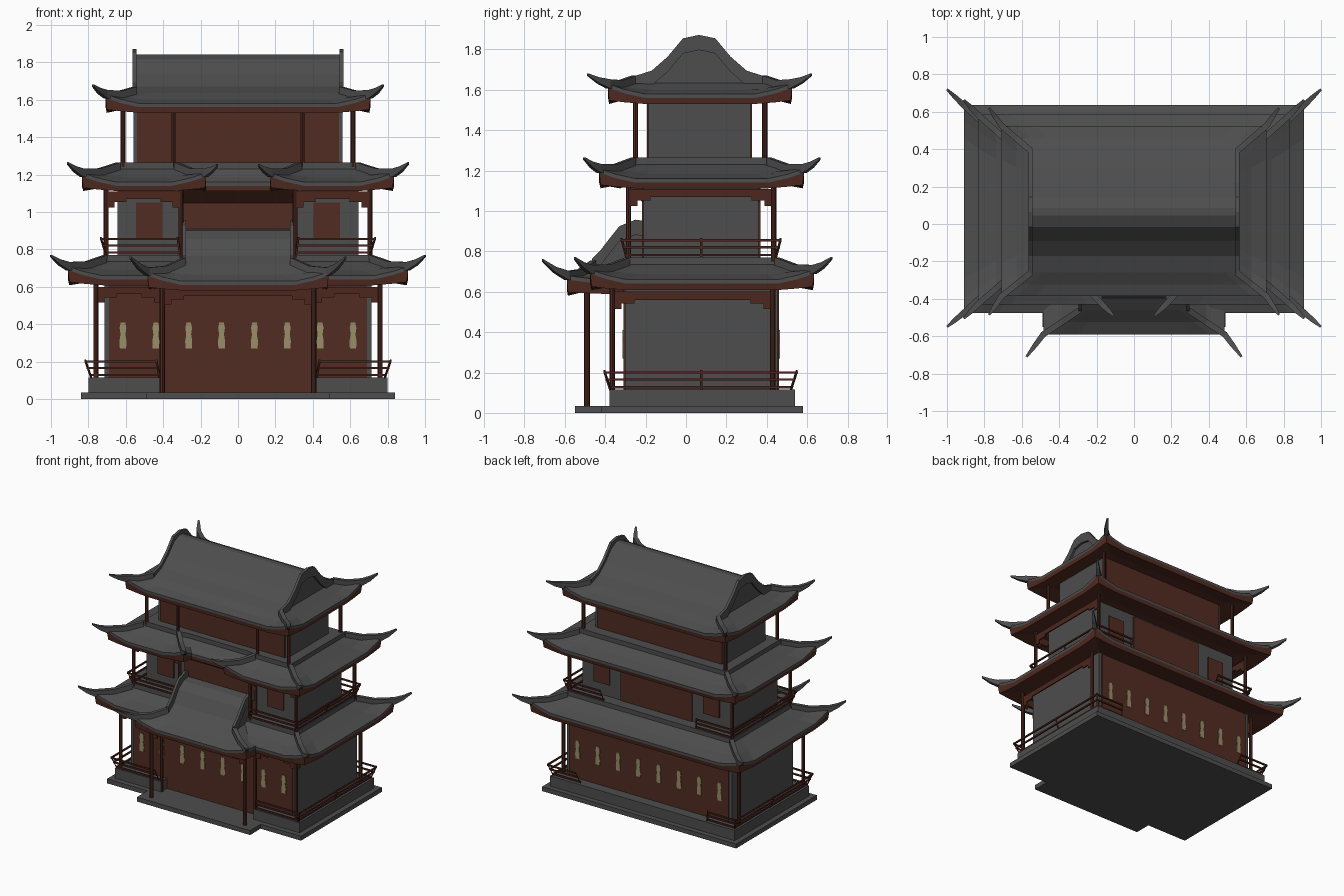
import bpy, bmesh, math
from mathutils import Vector

if "Cube" in bpy.data.objects:
    bpy.data.objects.remove(bpy.data.objects["Cube"])

def mat(name, r, g, b):
    m = bpy.data.materials.new(name)
    m.diffuse_color = (r, g, b, 1)
    m.use_nodes = True
    m.node_tree.nodes["Principled BSDF"].inputs["Base Color"].default_value = m.diffuse_color
    return m

GREY = mat("slate_grey", .075, .075, .075)
RED = mat("wall_red", .085, .025, .016)
WOOD = mat("dark_wood_red", .072, .02, .013)
KHAKI = mat("window_khaki", .32, .27, .14)

def finish(name, bm, mats):
    bmesh.ops.recalc_face_normals(bm, faces=bm.faces)
    me = bpy.data.meshes.new(name)
    bm.to_mesh(me)
    bm.free()
    for m in mats:
        me.materials.append(m)
    ob = bpy.data.objects.new(name, me)
    bpy.context.collection.objects.link(ob)
    return ob

def loft(name, rings, mats, mat_rule=lambda i: 0):
    """Join equal-length closed rings, cap both ends."""
    bm = bmesh.new()
    vs = [[bm.verts.new(p) for p in r] for r in rings]
    n = len(rings[0])
    for i in range(len(rings) - 1):
        for k in range(n):
            f = bm.faces.new((vs[i][k], vs[i][(k + 1) % n], vs[i + 1][(k + 1) % n], vs[i + 1][k]))
            f.material_index = mat_rule(i)
    bm.faces.new(vs[0]).material_index = mat_rule(0)
    bm.faces.new(vs[-1]).material_index = mat_rule(len(rings) - 2)
    return finish(name, bm, mats)

def prism(name, pts, a, b, axis, m):
    put = {'x': lambda p, t: (t, p[0], p[1]), 'y': lambda p, t: (p[0], t, p[1])}[axis]
    return loft(name, [[put(p, t) for p in pts] for t in (a, b)], [m])

def box(name, x0, x1, y0, y1, z0, z1, m):
    return prism(name, [(x0, z0), (x1, z0), (x1, z1), (x0, z1)], y0, y1, 'y', m)

def column(name, x, y, z0, z1, r=.013):
    ring = [(x + r * math.cos(i * math.pi / 4), y + r * math.sin(i * math.pi / 4)) for i in range(8)]
    return loft(name, [[(a, b, z) for a, b in ring] for z in (z0, z1)], [WOOD])

def bar(name, pts, widths, heights, m):
    """Sweep an upright rectangle along a path."""
    pts = [Vector(p) for p in pts]
    rings = []
    for i, p in enumerate(pts):
        d = pts[min(i + 1, len(pts) - 1)] - pts[max(i - 1, 0)]
        s = Vector((-d.y, d.x, 0))
        s = s.normalized() if s.length > 1e-6 else Vector((1, 0, 0))
        s *= widths[i] / 2
        h = Vector((0, 0, heights[i] / 2))
        rings.append([p - s - h, p + s - h, p + s + h, p - s + h])
    return loft(name, rings, [m])

def roof(name, outer, inner, ze, zt, drop, tips, lip=0.0, lift=.05):
    """Concave eave roof with raised corners; tips maps corner index to tip offset."""
    n = len(outer)
    O, I, L = [], [], []
    for i in range(n):
        a, b = Vector(outer[i]), Vector(outer[(i + 1) % n])
        c, d = Vector(inner[i]), Vector(inner[(i + 1) % n])
        ln = (b - a).length
        ds = [0, .08, .18, ln - .18, ln - .08] if ln > .4 else [0]
        for s in ds:
            t = s / ln
            O.append(a.lerp(b, t))
            I.append(c.lerp(d, t))
            near, dist = (i, s) if s < ln / 2 else ((i + 1) % n, ln - s)
            L.append(lift * {0: 1, .08: .45}.get(round(dist, 2), 0) if near in tips else 0)
    def ring(f, z, k):
        return [(*o.lerp(q, f), z + k * l) for o, q, l in zip(O, I, L)]
    zr = zt - lip
    rings = [ring(1, zt, 0)]
    if lip:
        rings.append(ring(1, zr, 0))
    e = ze + .02
    rings += [ring(.5, e + (zr - e) * .38, .3), ring(0, e, 1), ring(0, ze, 1)]
    cut = len(rings) - 1
    rings += [ring(.04, ze - drop, .35), ring(.95, ze - drop + .03, 0)]
    loft(name, rings, [GREY, RED], lambda i: 1 if i >= cut else 0)
    # hip ridges running out into upturned tips
    for i, (dx, dy, dz) in tips.items():
        o, q = outer[i], inner[i]
        mid = Vector(o).lerp(Vector(q), .5)
        bar(name + "_hip_ridge", [(*q, zr + .015), (*mid, e + (zr - e) * .38 + lift * .3 + .012),
            (*o, e + lift), (o[0] + dx * .5, o[1] + dy * .5, e + lift + dz * .38),
            (o[0] + dx, o[1] + dy, e + lift + dz)],
            [.032, .032, .032, .026, .012], [.04, .04, .045, .03, .012], GREY)

def rect(x, y0, y1):
    return [(-x, y0), (x, y0), (x, y1), (-x, y1)]

def gable(name, prof, outer_prof, x):
    """Upper gabled roof with raised end ridges."""
    base = prof[0][1] - .03
    prism(name, prof + [(prof[-1][0], base), (prof[0][0], base)], -x, x, 'x', GREY)
    loop = outer_prof + [(y, z - .075) for y, z in reversed(outer_prof)]
    for s in (-1, 1):
        prism(name + "_end_ridge", loop, s * (x - .003), s * (x + .017), 'x', GREY)

def fringe(name, a, b, z):
    """Hanging stepped trim between two columns."""
    a, b = Vector(a), Vector(b)
    u = (b - a).normalized()
    ln = (b - a).length
    def plate(s, t, z0, z1):
        p, q = a + u * s, a + u * t
        bar(name, [(*p, (z0 + z1) / 2), (*q, (z0 + z1) / 2)], [.01] * 2, [z1 - z0] * 2, WOOD)
    plate(0, ln, z - .04, z)
    for w, h in ((.11, .058), (.045, .085)):
        plate(0, w, z - h, z - .04)
        plate(ln - w, ln, z - h, z - .04)

def railing(name, path, z, f):
    """Outward-leaning balcony rail along a path."""
    def at(p, k, h):
        return (p[0] * (1 + f * k), .075 + (p[1] - .075) * (1 + f * 1.6 * k), z + h)
    for k, h in ((0, .012), (.6, .05), (1, .085)):
        for p, q in zip(path, path[1:]):
            bar(name, [at(p, k, h), at(q, k, h)], [.011] * 2, [.011] * 2, WOOD)
    for p in path:
        a, b = Vector(at(p, 0, 0)), Vector(at(p, 1, .09))
        bar(name + "_post", [a, b], [.012] * 2, [.014] * 2, WOOD)

# stone base and plinth
box("base_slab", -.84, .84, -.42, .58, 0, .035, GREY)
box("base_porch_step", -.49, .49, -.55, -.42, 0, .035, GREY)
box("plinth", -.8, .8, -.3, .54, .035, .115, GREY)

# storey bodies, with red facing plates front and back
box("ground_storey", -.715, .715, -.302, .453, .1, .65, GREY)
box("middle_storey", -.645, .645, -.21, .36, .74, 1.15, GREY)
box("top_storey", -.56, .56, -.186, .32, 1.24, 1.6, GREY)
def facing(name, x0, x1, z0, z1, yf, yb, t=.008):
    box(name + "_front", x0, x1, yf - t, yf, z0, z1, RED)
    box(name + "_back", x0, x1, yb, yb + t, z0, z1, RED)
facing("ground_red_wall", -.69, .69, .115, .63, -.302, .453)
box("porch_red_wall", -.41, .41, -.309, -.3, .035, .13, RED)
facing("middle_red_wall", -.31, .31, .77, 1.13, -.21, .36)
facing("top_red_wall", -.54, .54, 1.26, 1.56, -.186, .32)
prism("middle_beam", [(-.21, 1.04), (-.3, 1.12), (-.21, 1.13)], -.3, .3, 'x', RED)

# windows: slim vase-shaped plates
for i in range(8):
    x = -.615 + i * .1757
    shape = [(x + a, b) for a, b in ((-.017, .27), (.017, .27), (.019, .31), (.013, .345), (.018, .38),
             (.012, .41), (-.012, .41), (-.018, .38), (-.013, .345), (-.019, .31))]
    prism("window_front", shape, -.314, -.309, 'y', KHAKI)
    prism("window_back", shape, .46, .466, 'y', KHAKI)

# parts mirrored left and right
for s in (-1, 1):
    box("plinth_wing", s * .4, s * .8, -.38, -.3, .035, .115, GREY)
    facing("middle_door", *sorted((s * .405, s * .545)), .86, 1.05, -.21, .36)
    for y in (-.365, .43):
        column("ground_column", s * .76, y, .11, .65)
    column("porch_column", s * .405, -.49, .035, .62, .014)
    column("porch_rear_column", s * .405, -.365, .035, .62)
    for y in (-.285, .435):
        column("middle_column", s * .705, y, .75, 1.14)
    column("middle_wing_column", s * .305, -.285, .75, 1.14)
    for y in (-.25, .39):
        column("top_column", s * .615, y, 1.24, 1.57)
    column("top_inner_column", s * .345, -.25, 1.24, 1.57, .011)
    fringe("ground_side_trim", (s * .76, -.365), (s * .76, .43), .6)
    fringe("ground_front_trim", (s * .76, -.365), (s * .405, -.365), .6)
    fringe("middle_side_trim", (s * .705, -.285), (s * .705, .435), 1.11)
    fringe("middle_front_trim", (s * .705, -.285), (s * .305, -.285), 1.11)
    railing("ground_railing", [(s * .42, -.375), (s * .785, -.375), (s * .785, .075), (s * .785, .52),
            (s * .55, .52)], .115, .04)
    railing("middle_railing", [(s * .31, -.295), (s * .705, -.295), (s * .705, .075), (s * .705, .445),
            (s * .4, .445)], .77, .04)
fringe("porch_trim", (-.4, -.49), (.4, -.49), .59)

# eave roofs of the lower two storeys
roof("lower_roof", rect(.91, -.475, .635), rect(.71, -.29, .45), .64, .77, .032,
     {0: (-.09, -.075, .055), 1: (.09, -.075, .055), 2: (.09, .085, .055), 3: (-.09, .085, .055)}, .035)
roof("middle_roof",
     [(-.835, -.43), (-.17, -.43), (-.17, -.33), (.17, -.33), (.17, -.43), (.835, -.43), (.835, .585), (-.835, .585)],
     [(-.64, -.26), (-.33, -.26), (-.25, -.25), (.25, -.25), (.33, -.26), (.64, -.26), (.64, .41), (-.64, .41)],
     1.14, 1.265, .028,
     {0: (-.075, -.075, .05), 1: (.06, -.06, .04), 4: (-.06, -.06, .04), 5: (.075, -.075, .05),
      6: (.075, .078, .05), 7: (-.075, .078, .05)}, .035)

# top hip-and-gable roof
roof("top_roof_skirt", rect(.708, -.386, .525), rect(.55, -.26, .39), 1.56, 1.635, .03,
     {0: (-.067, -.1, .045), 1: (.067, -.1, .045), 2: (.067, .095, .045), 3: (-.067, .095, .045)})
def mirrored(half, c):
    return half + [(2 * c - y, z) for y, z in reversed(half)]
gable("top_gable_roof",
      mirrored([(-.26, 1.635), (-.17, 1.67), (-.09, 1.735), (-.015, 1.815), (.045, 1.843)], .065),
      mirrored([(-.265, 1.665), (-.17, 1.695), (-.09, 1.765), (-.015, 1.855)], .065)[:4] + [(.065, 1.872)]
      + mirrored([(-.265, 1.665), (-.17, 1.695), (-.09, 1.765), (-.015, 1.855)], .065)[4:], .546)

# porch roof, half of a hip-and-gable leaning on the middle storey
roof("porch_roof_skirt", rect(.485, -.59, -.2), rect(.29, -.46, -.2), .61, .72, .03,
     {0: (-.09, -.12, .075), 1: (.09, -.12, .075)})
gable("porch_gable_roof",
      [(-.46, .72), (-.4, .765), (-.34, .855), (-.28, .9), (-.2, .912)],
      [(-.465, .765), (-.42, .81), (-.37, .875), (-.33, .925), (-.25, .957), (-.2, .95)], .28)
